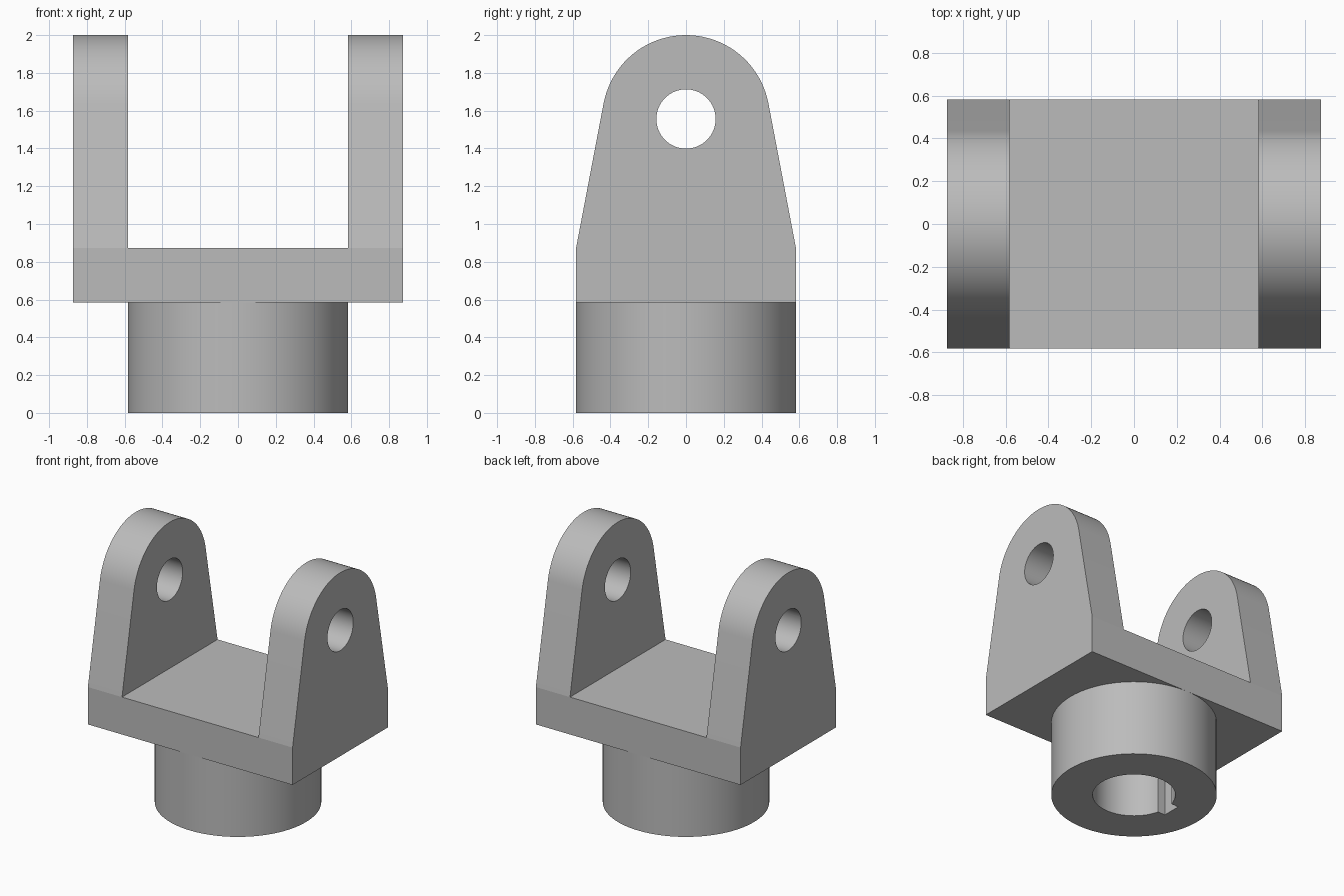
import bpy
import bmesh
from math import atan2, acos, cos, sin, pi, hypot, radians

if "Cube" in bpy.data.objects:
    bpy.data.objects.remove(bpy.data.objects["Cube"], do_unlink=True)

HALF_X, HALF_Y = 0.873, 0.582      # yoke half sizes, HALF_Y is also the boss radius
BASE_Z, FLOOR_Z = 0.585, 0.873     # underside and inner floor of the yoke
PIN_Z, TIP_R, PIN_R = 1.556, 0.444, 0.157

steel = bpy.data.materials.new("plain grey")
steel.use_nodes = True
GREY = (0.5, 0.5, 0.5, 1)
steel.diffuse_color = GREY
steel.node_tree.nodes["Principled BSDF"].inputs["Base Color"].default_value = GREY


def prism(name, points, depth):
    """Extrude a closed outline of 3D points along the depth vector."""
    bm = bmesh.new()
    face = bm.faces.new([bm.verts.new(p) for p in points])
    top = bmesh.ops.extrude_face_region(bm, geom=[face])["geom"]
    bmesh.ops.translate(bm, vec=depth,
                        verts=[v for v in top if isinstance(v, bmesh.types.BMVert)])
    bmesh.ops.recalc_face_normals(bm, faces=bm.faces)
    mesh = bpy.data.meshes.new(name)
    bm.to_mesh(mesh)
    bm.free()
    mesh.materials.append(steel)
    obj = bpy.data.objects.new(name, mesh)
    bpy.context.collection.objects.link(obj)
    return obj


def circle(radius, count):
    return [(radius * cos(2 * pi * i / count), radius * sin(2 * pi * i / count))
            for i in range(count)]


def cut(obj, cutter):
    """Subtract the cutter, apply the result and remove the cutter."""
    mod = obj.modifiers.new("cut", "BOOLEAN")
    mod.operation, mod.solver, mod.object = "DIFFERENCE", "EXACT", cutter
    bpy.context.view_layer.objects.active = obj
    bpy.ops.object.modifier_apply(modifier=mod.name)
    bpy.data.objects.remove(cutter, do_unlink=True)


def smooth(obj):
    bpy.ops.object.select_all(action="DESELECT")
    obj.select_set(True)
    bpy.context.view_layer.objects.active = obj
    bpy.ops.object.shade_smooth_by_angle(angle=radians(8))


# Yoke: tapered side outline with a rounded tip, sides tangent to the tip arc
drop = PIN_Z - FLOOR_Z
tangent = acos(TIP_R / hypot(HALF_Y, drop)) - atan2(drop, HALF_Y)
ARC = 40
angles = [tangent + (pi - 2 * tangent) * i / ARC for i in range(ARC + 1)]
outline = [(-HALF_Y, FLOOR_Z), (-HALF_Y, BASE_Z), (HALF_Y, BASE_Z), (HALF_Y, FLOOR_Z)]
outline += [(TIP_R * cos(a), PIN_Z + TIP_R * sin(a)) for a in angles]
yoke = prism("yoke", [(-HALF_X, y, z) for y, z in outline], (2 * HALF_X, 0, 0))

# Slot between the arms
slot = [(-HALF_Y, -1, FLOOR_Z), (HALF_Y, -1, FLOOR_Z), (HALF_Y, -1, 3), (-HALF_Y, -1, 3)]
cut(yoke, prism("slot_cutter", slot, (0, 2, 0)))

# Pin hole through both arms
hole = [(-1, y, PIN_Z + z) for y, z in circle(PIN_R, 64)]
cut(yoke, prism("pin_cutter", hole, (2, 0, 0)))
smooth(yoke)

# Round boss below, with a blind bore and a keyway
boss = prism("boss", [(x, y, 0) for x, y in circle(HALF_Y, 96)], (0, 0, BASE_Z))
bore = [(x, y, -0.1) for x, y in circle(HALF_Y / 2, 80)]
cut(boss, prism("bore_cutter", bore, (0, 0, 1)))
key = [(-0.345, -0.073, -0.1), (0, -0.073, -0.1), (0, 0.073, -0.1), (-0.345, 0.073, -0.1)]
cut(boss, prism("key_cutter", key, (0, 0, 1)))
smooth(boss)
